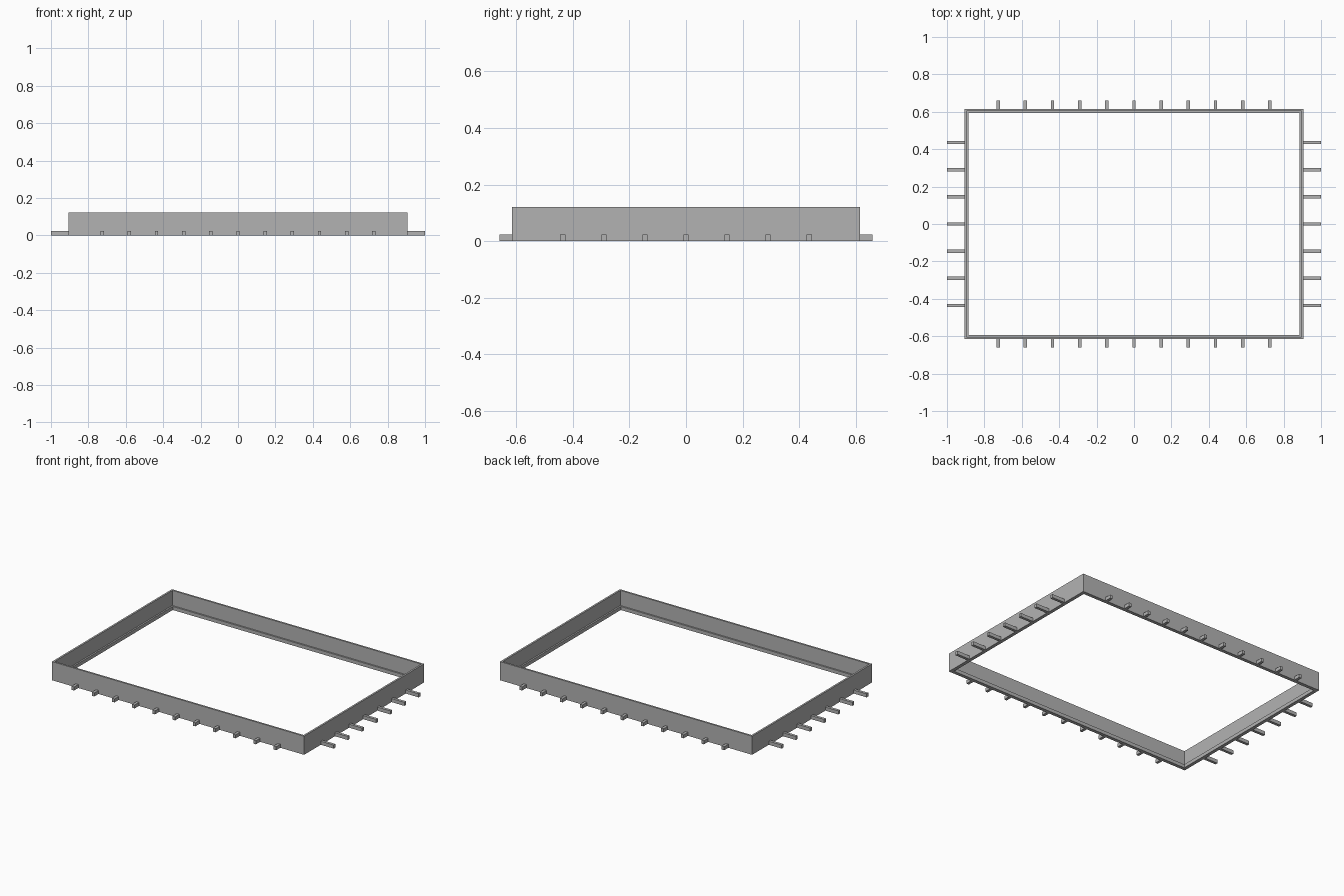
import bpy
import bmesh
from mathutils import Matrix, Vector

if "Cube" in bpy.data.objects:
    bpy.data.objects.remove(bpy.data.objects["Cube"], do_unlink=True)

# Single plain grey finish
grey = bpy.data.materials.new("plain_grey")
grey.use_nodes = True
COLOUR = (0.45, 0.45, 0.45, 1)
grey.diffuse_color = COLOUR
grey.node_tree.nodes["Principled BSDF"].inputs["Base Color"].default_value = COLOUR

HALF_X, HALF_Y, HEIGHT = 0.907, 0.616, 0.121
WALL, LEDGE, LOW = 0.012, 0.022, 0.023
SPACING = 0.1453


def finish(name, bm):
    bmesh.ops.recalc_face_normals(bm, faces=bm.faces)
    mesh = bpy.data.meshes.new(name)
    bm.to_mesh(mesh)
    bm.free()
    mesh.materials.append(grey)
    obj = bpy.data.objects.new(name, mesh)
    bpy.context.collection.objects.link(obj)


def add_box(bm, low, high):
    low, high = Vector(low), Vector(high)
    place = Matrix.Translation((low + high) / 2) @ Matrix.Diagonal((*(high - low), 1))
    bmesh.ops.create_cube(bm, size=1, matrix=place)


# Rectangular frame: L-shaped section (inset, height) swept round the corners
bm = bmesh.new()
section = [(0, 0), (0, HEIGHT), (WALL, HEIGHT), (WALL, LOW), (LEDGE, LOW), (LEDGE, 0)]
corners = [(-1, -1), (1, -1), (1, 1), (-1, 1)]
rings = [[bm.verts.new((sx * (HALF_X - d), sy * (HALF_Y - d), z)) for d, z in section]
         for sx, sy in corners]
for i, ring in enumerate(rings):
    after = rings[(i + 1) % 4]
    for j in range(len(section)):
        k = (j + 1) % len(section)
        bm.faces.new((ring[j], ring[k], after[k], after[j]))
finish("frame_with_inner_ledge", bm)

# Short tabs along the front and back walls
for name, side in (("front_tabs", -1), ("back_tabs", 1)):
    bm = bmesh.new()
    near, far = sorted((side * HALF_Y, side * 0.659))
    for i in range(-5, 6):
        x = i * SPACING
        add_box(bm, (x - 0.009, near, 0), (x + 0.009, far, LOW))
    finish(name, bm)

# Longer tabs along the left and right walls
for name, side in (("right_tabs", -1), ("left_tabs", 1)):
    bm = bmesh.new()
    near, far = sorted((side * HALF_X, side * 1.0))
    for i in range(-3, 4):
        y = i * SPACING
        add_box(bm, (near, y - 0.009, 0), (far, y + 0.009, LOW))
    finish(name, bm)
